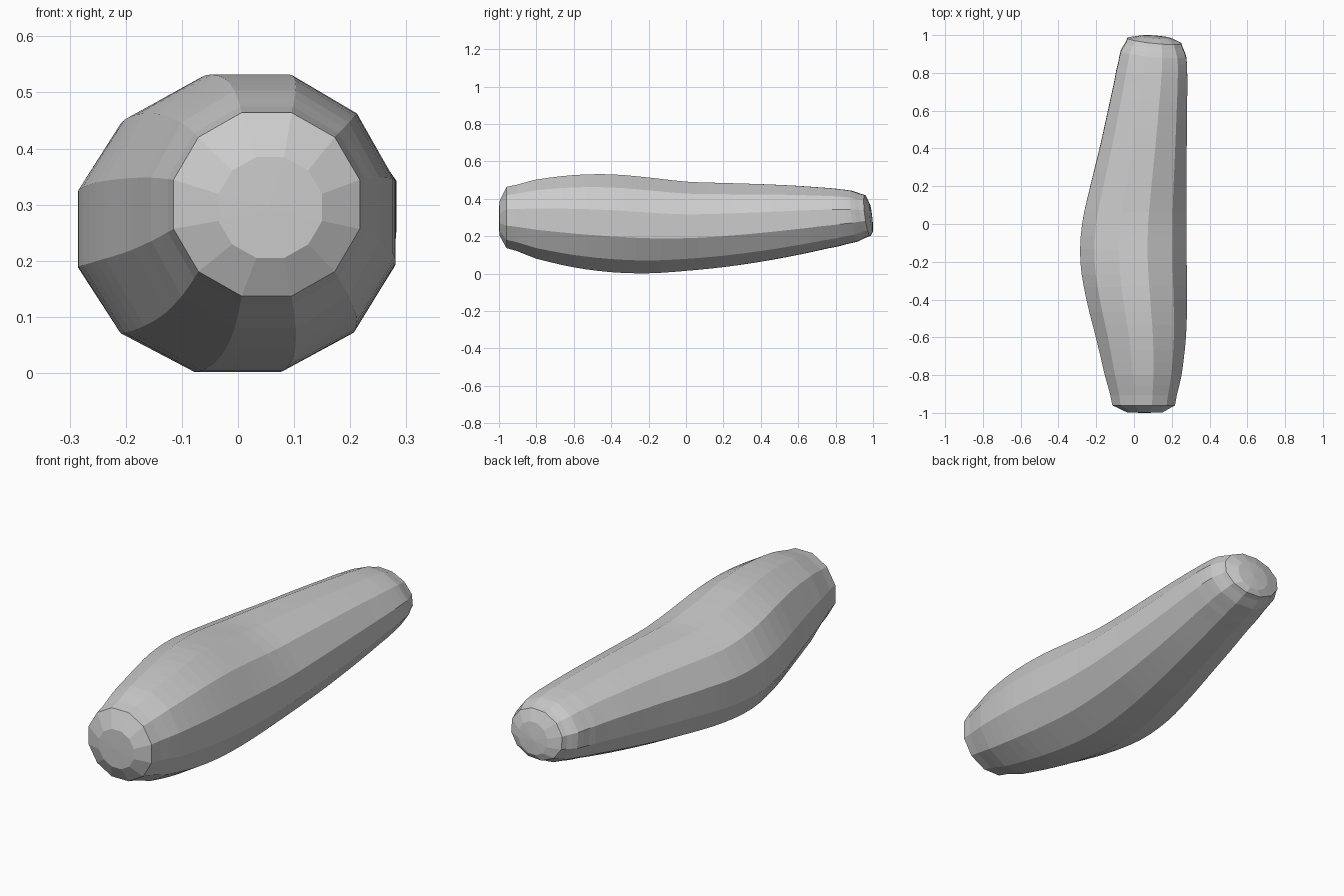
import bpy, bmesh, math

if "Cube" in bpy.data.objects:
    bpy.data.objects.remove(bpy.data.objects["Cube"])

SIDES = 12
# y, left x, right x, bottom z, top z of the bent body
SECTIONS = [
    (-0.96, -0.115, 0.217, 0.137, 0.464),
    (-0.80, -0.155, 0.252, 0.080, 0.503),
    (-0.60, -0.202, 0.275, 0.034, 0.527),
    (-0.40, -0.252, 0.281, 0.008, 0.531),
    (-0.20, -0.284, 0.279, 0.002, 0.514),
    (0.00, -0.275, 0.277, 0.015, 0.492),
    (0.20, -0.230, 0.277, 0.036, 0.485),
    (0.40, -0.180, 0.279, 0.066, 0.479),
    (0.60, -0.135, 0.281, 0.104, 0.470),
    (0.80, -0.093, 0.282, 0.147, 0.456),
    (0.90, -0.070, 0.276, 0.172, 0.443),
    (0.97, -0.034, 0.250, 0.202, 0.420),
]


def spline(a, b, c, d, t):
    # Catmull-Rom, for a smooth sweep between sections
    return 0.5 * (2 * b + (c - a) * t + (2 * a - 5 * b + 4 * c - d) * t * t
                  + (3 * b - a - 3 * c + d) * t ** 3)


def ring(bm, y, x0, x1, z0, z1, tilt):
    cx, cz = (x0 + x1) / 2, (z0 + z1) / 2
    k = math.cos(math.pi / SIDES)
    rx, rz = (x1 - x0) / 2 / k, (z1 - z0) / 2 / k
    verts = []
    for i in range(SIDES):
        a = 2 * math.pi * (i + 0.5) / SIDES
        dx, dz = rx * math.cos(a), rz * math.sin(a)
        verts.append(bm.verts.new((cx + dx, y - tilt * (0.1 * dx + 0.13 * dz), cz + dz)))
    return verts


bm = bmesh.new()

# Front cap, body and back cap rings
rings = [ring(bm, -0.998, -0.035, 0.150, 0.205, 0.385, 0)]
n = len(SECTIONS)
for i in range(n - 1):
    p = [SECTIONS[max(0, min(n - 1, i + j))] for j in (-1, 0, 1, 2)]
    for s in range(3):
        t = s / 3
        y = p[1][0] + (p[2][0] - p[1][0]) * t
        vals = [spline(*(q[m] for q in p), t) for m in range(1, 5)]
        rings.append(ring(bm, y, *vals, max(0, y)))
rings.append(ring(bm, *SECTIONS[-1], 1))
rings.append(ring(bm, 0.990, 0.035, 0.195, 0.225, 0.370, 0.8))

# Skin
for a, b in zip(rings, rings[1:]):
    for i in range(SIDES):
        j = (i + 1) % SIDES
        bm.faces.new((a[i], a[j], b[j], b[i]))

# Closing fans
for loop, tip in ((rings[0], (0.055, -1.0, 0.295)), (rings[-1], (0.115, 0.996, 0.295))):
    v = bm.verts.new(tip)
    for i in range(SIDES):
        bm.faces.new((loop[i], loop[(i + 1) % SIDES], v))

bmesh.ops.recalc_face_normals(bm, faces=bm.faces)
mesh = bpy.data.meshes.new("bent_body")
bm.to_mesh(mesh)
bm.free()
body = bpy.data.objects.new("bent_body", mesh)
bpy.context.collection.objects.link(body)
